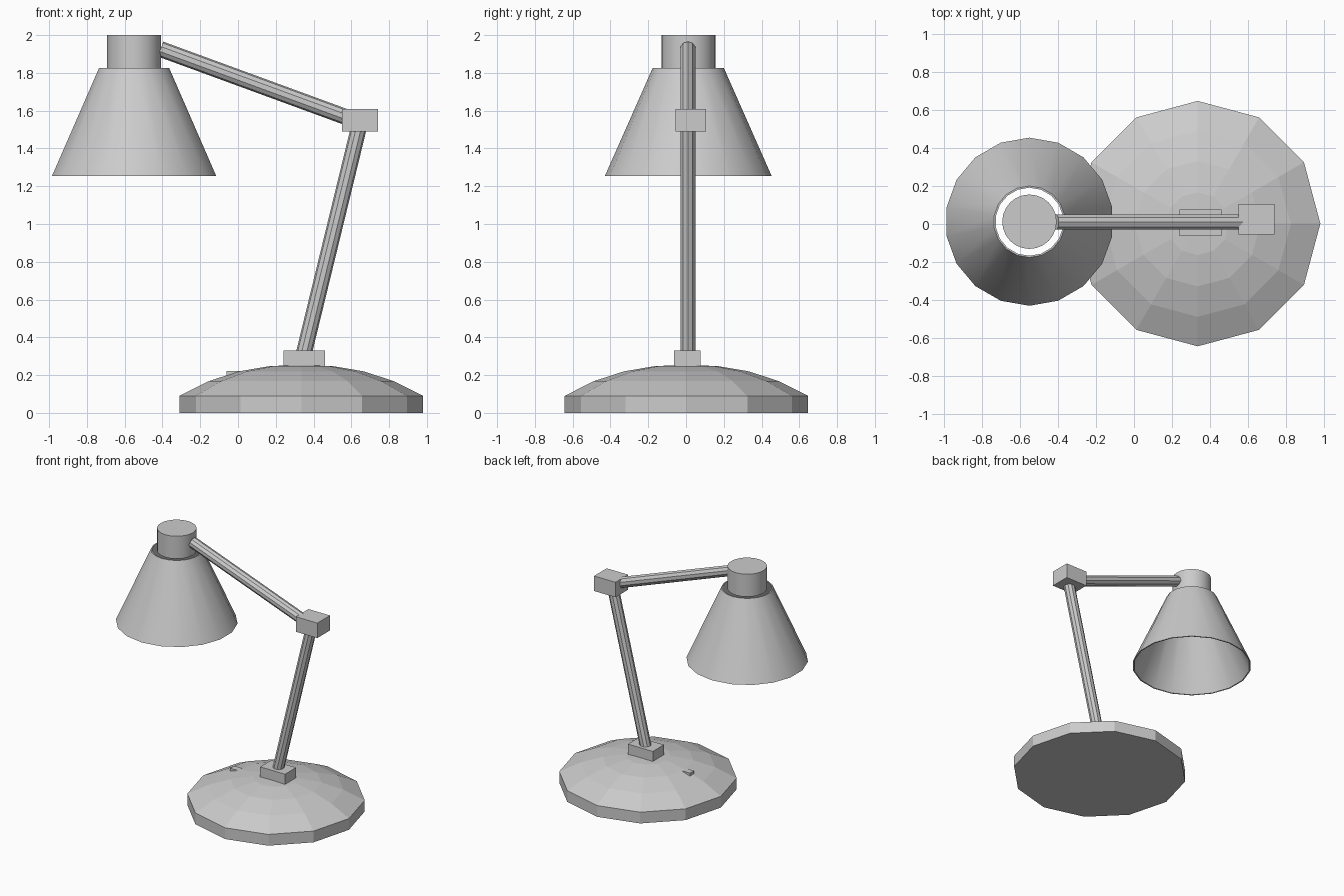
import bpy, bmesh, math
from mathutils import Vector, Matrix

if "Cube" in bpy.data.objects:
    bpy.data.objects.remove(bpy.data.objects["Cube"])

Y = 0.01  # centre plane of the arms


def finish(name, bm, smooth=False):
    bmesh.ops.recalc_face_normals(bm, faces=bm.faces)
    me = bpy.data.meshes.new(name)
    bm.to_mesh(me)
    bm.free()
    ob = bpy.data.objects.new(name, me)
    bpy.context.collection.objects.link(ob)
    if smooth:
        bpy.ops.object.select_all(action='DESELECT')
        ob.select_set(True)
        bpy.context.view_layer.objects.active = ob
        bpy.ops.object.shade_smooth_by_angle(angle=math.radians(35))
    return ob


def lathe(name, profile, centre, sides, phase=0.0, closed=False, smooth=False):
    """Rings of (radius, z); closed joins the last ring to the first, else ends are capped."""
    bm = bmesh.new()
    rings = []
    for r, z in profile:
        rings.append([bm.verts.new((centre[0] + r * math.cos(phase + math.tau * i / sides),
                                    centre[1] + r * math.sin(phase + math.tau * i / sides), z))
                      for i in range(sides)])
    pairs = list(zip(rings, rings[1:]))
    if closed:
        pairs.append((rings[-1], rings[0]))
    else:
        bm.faces.new(rings[0])
        bm.faces.new(rings[-1])
    for a, b in pairs:
        for i in range(sides):
            j = (i + 1) % sides
            bm.faces.new((a[i], a[j], b[j], b[i]))
    return finish(name, bm, smooth)


def box(name, lo, hi, tilt=0.0):
    lo, hi = Vector(lo), Vector(hi)
    bm = bmesh.new()
    bmesh.ops.create_cube(bm, size=1, matrix=Matrix.Translation((lo + hi) / 2)
                          @ Matrix.Rotation(tilt, 4, 'Y') @ Matrix.Diagonal((*(hi - lo), 1)))
    return finish(name, bm)


def rod(name, a, b, radius, sides=10):
    a, b = Vector(a), Vector(b)
    d = b - a
    bm = bmesh.new()
    bmesh.ops.create_cone(bm, cap_ends=True, segments=sides, radius1=radius, radius2=radius,
                          depth=d.length, matrix=Matrix.Translation((a + b) / 2)
                          @ d.to_track_quat('Z', 'Y').to_matrix().to_4x4())
    return finish(name, bm, True)


# Twelve-sided domed base
lathe("base", [(0.645, 0), (0.645, 0.09), (0.49, 0.168), (0.33, 0.22), (0.165, 0.248), (0.02, 0.253)],
      (0.335, 0.002), 12)
# Small switch on the dome
box("switch", (-0.06, Y - 0.025, 0.185), (0.01, Y + 0.025, 0.221))
# Joint blocks
box("foot_block", (0.24, -0.063, 0.24), (0.46, 0.077, 0.33))
box("elbow_block", (0.55, -0.055, 1.49), (0.74, 0.105, 1.61))
# Arms
rod("lower_arm", (0.345, Y, 0.30), (0.642, Y, 1.52), 0.042)
rod("upper_arm", (0.60, Y, 1.556), (-0.41, Y, 1.926), 0.042)
# Lamp head: socket and open conical shade
head = (-0.55, 0.012)
lathe("socket", [(0.143, 1.82), (0.143, 2.0)], head, 24, smooth=True)
lathe("shade", [(0.188, 1.827), (0.442, 1.253), (0.433, 1.253), (0.179, 1.827)],
      head, 18, phase=math.pi / 2, closed=True, smooth=True)
